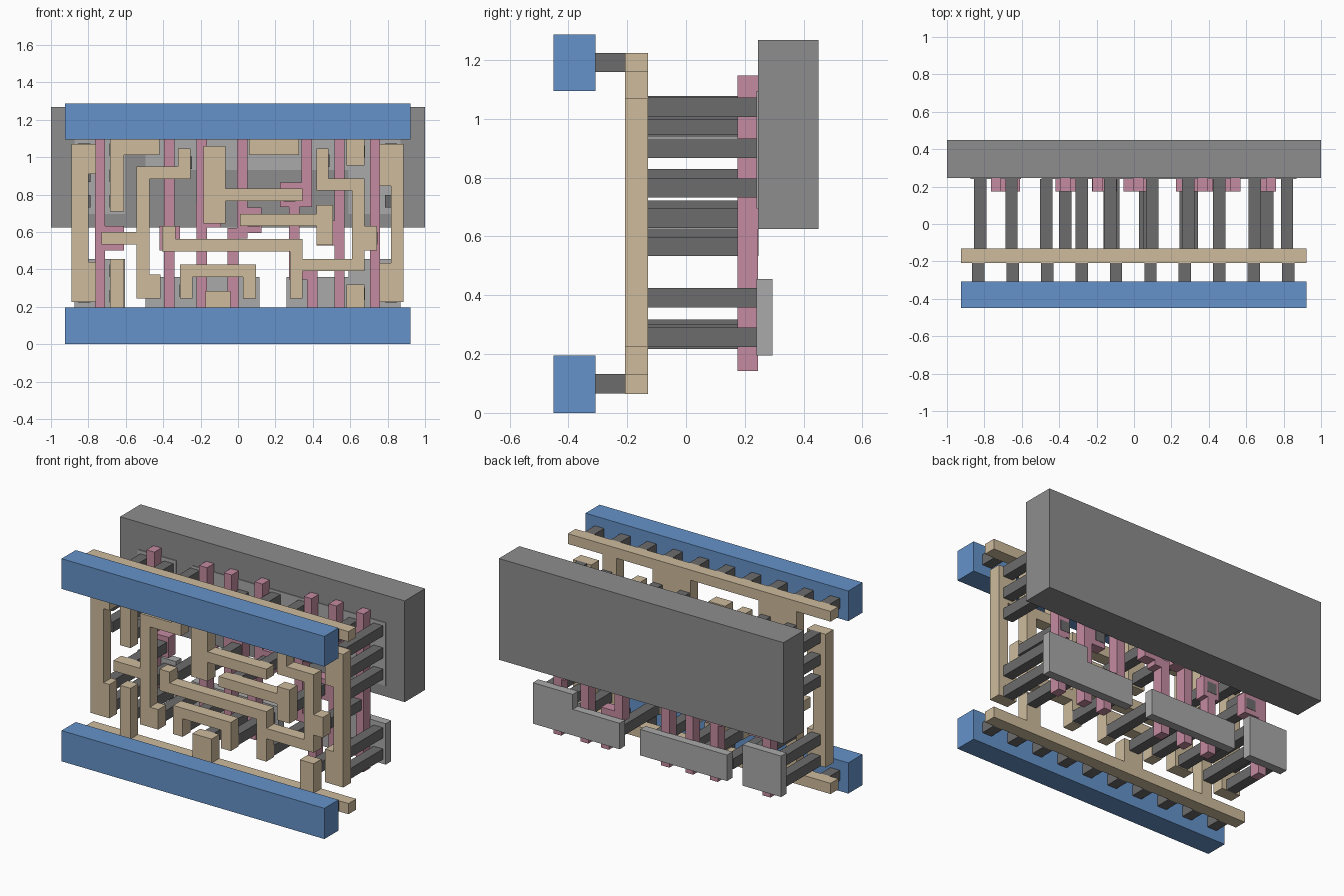
import bpy, bmesh


def material(name, rgb):
    m = bpy.data.materials.new(name)
    m.diffuse_color = (*rgb, 1)
    return m


BLUE = material("blue", (0.13, 0.29, 0.59))
TAN = material("tan", (0.62, 0.50, 0.34))
PINK = material("pink", (0.55, 0.26, 0.35))
DARK = material("dark_grey", (0.15, 0.15, 0.15))
LIGHT = material("light_grey", (0.40, 0.40, 0.40))
GREY = material("mid_grey", (0.27, 0.27, 0.27))


def plate(name, y0, y1, mat, rects):
    """Union of (x0, x1, z0, z1) rectangles, extruded from y0 to y1."""
    xs = sorted({v for r in rects for v in r[:2]})
    zs = sorted({v for r in rects for v in r[2:]})
    bm = bmesh.new()
    for a, b in zip(xs, xs[1:]):
        for c, d in zip(zs, zs[1:]):
            x, z = (a + b) / 2, (c + d) / 2
            if any(r[0] < x < r[1] and r[2] < z < r[3] for r in rects):
                bm.faces.new([bm.verts.new(p) for p in
                              ((a, y0, c), (b, y0, c), (b, y0, d), (a, y0, d))])
    bmesh.ops.remove_doubles(bm, verts=bm.verts[:], dist=1e-5)
    ext = bmesh.ops.extrude_face_region(bm, geom=bm.faces[:], use_keep_orig=True)
    moved = [g for g in ext["geom"] if isinstance(g, bmesh.types.BMVert)]
    bmesh.ops.translate(bm, verts=moved, vec=(0, y1 - y0, 0))
    bmesh.ops.recalc_face_normals(bm, faces=bm.faces[:])
    bmesh.ops.dissolve_limit(bm, angle_limit=0.01, verts=bm.verts[:], edges=bm.edges[:])
    mesh = bpy.data.meshes.new(name)
    bm.to_mesh(mesh)
    bm.free()
    mesh.materials.append(mat)
    ob = bpy.data.objects.new(name, mesh)
    bpy.context.collection.objects.link(ob)
    return ob


def posts(name, y0, y1, centres, s=0.033):
    plate(name, y0, y1, DARK, [(x - s, x + s, z - s, z + s) for x, z in centres])


# Power rails and the posts behind them
for side, z0, z1, zp in (("bottom", 0, 0.195, 0.099), ("top", 1.095, 1.287, 1.192)):
    plate(side + "_rail", -0.45, -0.308, BLUE, [(-0.925, 0.922, z0, z1)])
    posts(side + "_rail_posts", -0.308, -0.208,
          [(-0.832 + 0.184 * i, zp) for i in range(10)])


# Tan wiring layer
def wire(name, *rects):
    plate(name, -0.208, -0.13, TAN, rects)


wire("top_wire_bar", (-0.925, 0.922, 1.16, 1.225),
     (-0.685, -0.61, 0.71, 1.2), (-0.685, -0.42, 1.012, 1.2),
     (0.06, 0.325, 1.012, 1.2), (0.58, 0.677, 0.955, 1.2))
wire("bottom_wire_bar", (-0.925, 0.922, 0.065, 0.133),
     (-0.685, -0.61, 0.1, 0.455), (-0.175, -0.04, 0.1, 0.285),
     (0.58, 0.677, 0.1, 0.32))
wire("left_wire", (-0.89, -0.80, 0.225, 1.07),
     (-0.89, -0.758, 0.91, 1.07), (-0.89, -0.758, 0.225, 0.44))
wire("right_wire", (0.817, 0.885, 0.225, 1.07),
     (0.757, 0.885, 0.845, 1.07), (0.757, 0.885, 0.225, 0.435))
wire("hook_wire", (-0.542, -0.474, 0.245, 0.95), (-0.542, -0.255, 0.882, 0.95),
     (-0.322, -0.255, 0.882, 1.047), (-0.542, -0.415, 0.245, 0.372),
     (-0.73, -0.5, 0.534, 0.6))
wire("long_wire", (-0.405, -0.335, 0.496, 0.632), (-0.405, 0.345, 0.496, 0.562),
     (0.277, 0.345, 0.245, 0.562), (0.277, 0.677, 0.39, 0.456),
     (0.61, 0.677, 0.39, 0.886), (0.42, 0.677, 0.822, 0.886),
     (0.42, 0.485, 0.822, 1.047), (0.61, 0.742, 0.502, 0.632))
wire("centre_wire", (-0.185, -0.067, 0.645, 1.06), (-0.185, 0.345, 0.765, 0.832))
wire("short_wire", (0.01, 0.508, 0.632, 0.697), (0.42, 0.508, 0.53, 0.743))
wire("bridge_wire", (-0.31, 0.095, 0.36, 0.427), (-0.31, -0.243, 0.245, 0.427),
     (0.027, 0.095, 0.245, 0.427))

# Posts from the wiring back to the pads and gates
columns = [(x, z) for x in (-0.822, -0.655, 0.818)
           for z in (1.04, 0.9, 0.765, 0.392, 0.257)]
posts("column_posts", -0.13, 0.24, columns)
posts("upper_posts", -0.13, 0.24,
      [(-0.47, 1.045), (-0.28, 0.97), (-0.127, 1.0), (0.098, 1.045),
       (0.29, 1.045), (0.455, 0.98), (0.645, 1.03)])
posts("lower_posts", -0.13, 0.24,
      [(-0.47, 0.285), (-0.28, 0.285), (-0.11, 0.25), (0.06, 0.285),
       (0.31, 0.285), (0.645, 0.27)])
posts("gate_posts", -0.13, 0.247,
      [(-0.655, 0.566), (-0.368, 0.566), (-0.13, 0.69), (0.085, 0.662),
       (0.275, 0.797), (0.455, 0.595), (0.712, 0.566)])


# Pink gate strips with their landing pads
def gate(name, *rects):
    plate(name, 0.175, 0.245, PINK, rects)


LO, HI = 0.143, 1.147
gate("gate_1", (-0.765, -0.71, LO, HI), (-0.765, -0.61, 0.5, 0.632))
gate("gate_2", (-0.395, -0.34, LO, HI), (-0.42, -0.31, 0.5, 0.632))
gate("gate_3", (-0.222, -0.167, LO, HI), (-0.225, -0.09, 0.625, 0.755))
gate("gate_4", (-0.005, 0.05, 0.6, HI), (-0.005, 0.125, 0.595, 0.73),
     (-0.055, 0.003, LO, 0.62), (-0.055, 0.05, 0.565, 0.62))
gate("gate_5", (0.34, 0.395, 0.735, HI), (0.225, 0.395, 0.733, 0.865),
     (0.273, 0.33, 0.345, 0.8), (0.273, 0.425, 0.345, 0.4), (0.37, 0.425, LO, 0.4))
gate("gate_6", (0.515, 0.57, LO, HI), (0.42, 0.57, 0.528, 0.66))
gate("gate_7", (0.705, 0.76, LO, HI), (0.68, 0.76, 0.5, 0.632))

# Light grey pads, lower row free standing and upper row set in the slab
pads = {
    "lower_left_pad": [(-0.875, -0.605, 0.195, 0.455)],
    "lower_middle_pad": [(-0.495, 0.115, 0.195, 0.36)],
    "lower_right_pad": [(0.26, 0.87, 0.195, 0.36), (0.59, 0.87, 0.195, 0.455)],
    "upper_left_pad": [(-0.875, -0.605, 0.695, 1.095)],
    "upper_right_pad": [(-0.495, 0.87, 0.93, 1.095), (0.59, 0.87, 0.695, 1.095)],
}
for name, rects in pads.items():
    plate(name, 0.24, 0.295, LIGHT, rects)

# Large back slab
plate("back_slab", 0.245, 0.45, GREY, [(-1, 1, 0.625, 1.268)])
